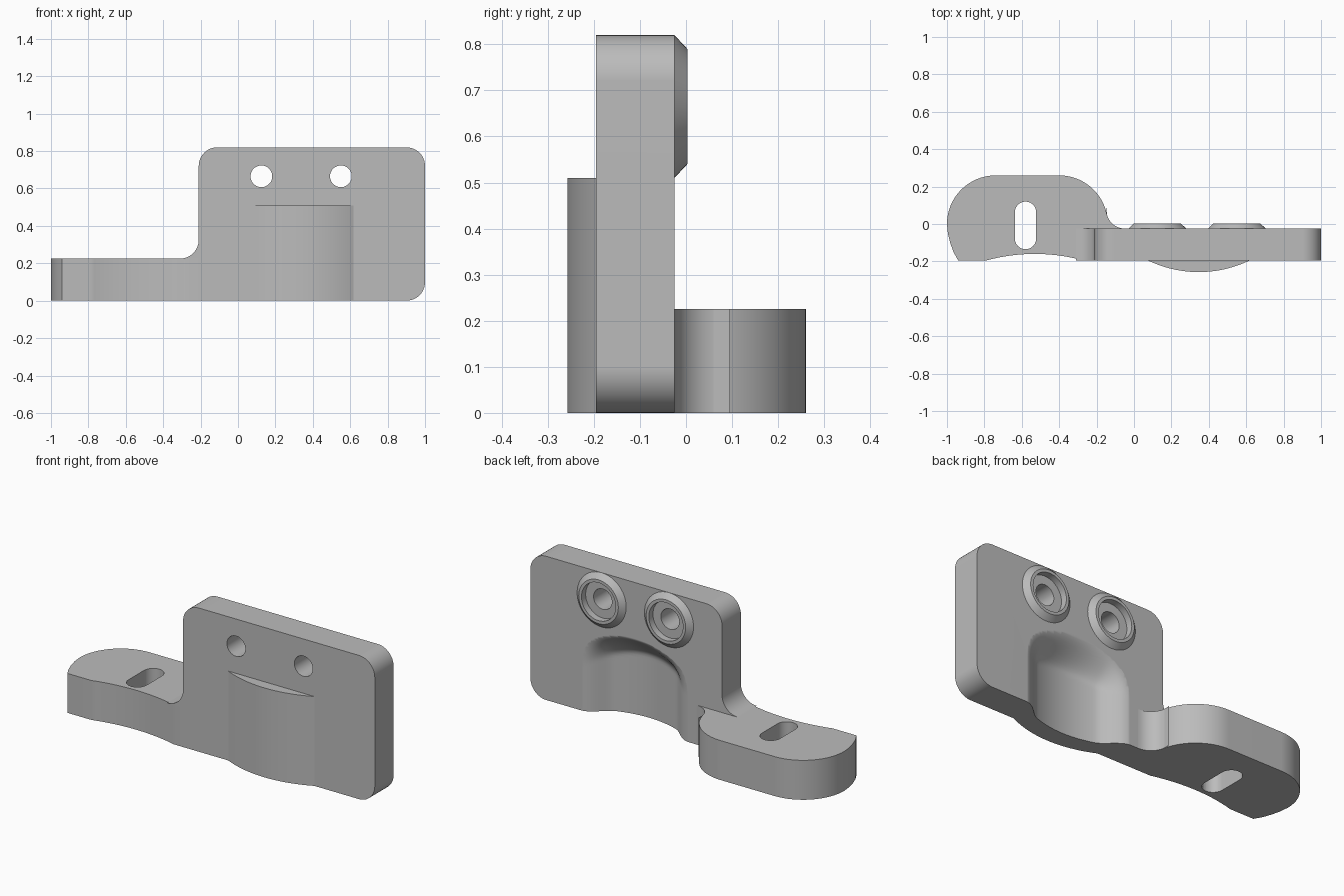
import bpy, bmesh, math
from mathutils import Vector, Matrix

cube = bpy.data.objects.get("Cube")
if cube:
    bpy.data.objects.remove(cube, do_unlink=True)

grey = bpy.data.materials.new("plain_grey")
grey.use_nodes = True
grey.diffuse_color = (0.5, 0.5, 0.5, 1)
grey.node_tree.nodes["Principled BSDF"].inputs["Base Color"].default_value = (0.5, 0.5, 0.5, 1)

FRONT, BACK = -0.195, -0.025
HOLE_X, HOLE_Z = (0.125, 0.55), 0.665


def make(name, bm):
    bmesh.ops.recalc_face_normals(bm, faces=bm.faces)
    mesh = bpy.data.meshes.new(name)
    bm.to_mesh(mesh)
    bm.free()
    mesh.materials.append(grey)
    obj = bpy.data.objects.new(name, mesh)
    bpy.context.collection.objects.link(obj)
    return obj


def arc(cx, cy, r, a0, a1, n=12):
    angles = [math.radians(a0 + (a1 - a0) * i / n) for i in range(n + 1)]
    return [(cx + r * math.cos(a), cy + r * math.sin(a)) for a in angles]


def bow(x0, x1, y, sag, n=24):
    """Circular arc between two points at the same y, bulging by sag."""
    half = (x1 - x0) / 2
    r = (half ** 2 + sag ** 2) / (2 * abs(sag))
    pts = []
    for i in range(n + 1):
        t = -half + 2 * half * i / n
        rise = math.sqrt(r * r - t * t) - (r - abs(sag))
        pts.append(((x0 + x1) / 2 + t, y + math.copysign(rise, sag)))
    return pts


def prism(name, pts, lo, hi, upright=False):
    """Extrude a plan outline along z, or an upright outline along y."""
    bm = bmesh.new()
    place = (lambda a, b, h: (a, h, b)) if upright else (lambda a, b, h: (a, b, h))
    face = bm.faces.new([bm.verts.new(place(a, b, lo)) for a, b in pts])
    ext = bmesh.ops.extrude_face_region(bm, geom=[face])
    verts = [v for v in ext["geom"] if isinstance(v, bmesh.types.BMVert)]
    bmesh.ops.translate(bm, verts=verts, vec=place(0, 0, hi - lo))
    return make(name, bm)


def cut(obj, cutter):
    mod = obj.modifiers.new(cutter.name, 'BOOLEAN')
    mod.operation, mod.solver, mod.object = 'DIFFERENCE', 'EXACT', cutter
    bpy.context.view_layer.objects.active = obj
    bpy.ops.object.modifier_apply(modifier=mod.name)
    bpy.data.objects.remove(cutter, do_unlink=True)


def smooth(obj):
    bpy.ops.object.select_all(action='DESELECT')
    obj.select_set(True)
    bpy.context.view_layer.objects.active = obj
    bpy.ops.object.shade_smooth_by_angle(angle=math.radians(30))
    mod = obj.modifiers.new("weighted_normals", 'WEIGHTED_NORMAL')
    mod.keep_sharp = True


def ease(t):
    t = min(1, max(0, t))
    return t * t * (3 - 2 * t)


def scoop_depth(s, z):
    side = ease((0.36 - abs(s)) / 0.17)
    top = ease((0.51 - 0.9 * s * s - z) / 0.16)
    return max(0, 0.13 - s * s / 1.1) * side * top


def scoop_cutter():
    """Solid whose front is the smooth hollow in the back of the plate."""
    bm = bmesh.new()
    nx, nz = 48, 40
    grid = []
    for i in range(nx + 1):
        s = -0.37 + 0.74 * i / nx
        column = []
        for j in range(nz + 1):
            z = -0.05 + 0.58 * j / nz
            column.append(bm.verts.new((0.34 + s, BACK + 0.002 - scoop_depth(s, z), z)))
        grid.append(column)
    faces = [bm.faces.new((grid[i][j], grid[i + 1][j], grid[i + 1][j + 1], grid[i][j + 1]))
             for i in range(nx) for j in range(nz)]
    ext = bmesh.ops.extrude_face_region(bm, geom=faces, use_keep_orig=True)
    for v in ext["geom"]:
        if isinstance(v, bmesh.types.BMVert):
            v.co.y = 0.1
    return make("scoop_cutter", bm)


# Upright plate with rounded corners and a fillet down to the foot
outline = [(-0.21, 0)] + arc(0.9, 0.1, 0.1, -90, 0) + arc(0.9, 0.72, 0.1, 0, 90)
outline += arc(-0.11, 0.72, 0.1, 90, 180) + arc(-0.31, 0.325, 0.1, 0, -90) + [(-0.21, 0.225)]
plate = prism("upright_plate", outline, FRONT, BACK, True)
cut(plate, scoop_cutter())
for x in HOLE_X:
    cut(plate, prism("hole_cutter", arc(x, HOLE_Z, 0.058, 0, 352.5, 47), -0.4, 0.1, True))
    cut(plate, prism("counterbore_cutter", arc(x, HOLE_Z, 0.108, 0, 352.5, 47), -0.035, 0.1, True))
smooth(plate)

# Curved pad on the front of the plate
pad = prism("front_pad", bow(0.075, 0.618, FRONT, -0.062), 0, 0.51)
smooth(pad)

# Foot with rounded end, hollow front edge and a slot
plan = bow(-0.79, -0.27, FRONT, 0.035)
plan += [(-0.21, FRONT), (-0.21, -0.1), (-0.048, -0.1)]
plan += arc(-0.048, 0.075, 0.1, -90, -192)
plan += arc(-0.4, 0, 0.26, 13, 90, 16) + arc(-0.74, 0, 0.26, 90, 180, 16)
plan += [(-0.995, -0.05), (-0.983, -0.1), (-0.965, -0.15), (-0.94, FRONT)]
foot = prism("foot", plan, 0, 0.225)
slot = arc(-0.58, 0.063, 0.057, 0, 180) + arc(-0.58, -0.078, 0.057, 180, 360)
cut(foot, prism("slot_cutter", slot, -0.1, 0.4))
smooth(foot)

# Bevelled rings around the holes on the back
for i, x in enumerate(HOLE_X):
    bm = bmesh.new()
    section = [(0.155, BACK), (0.125, 0.003), (0.108, 0.003), (0.108, BACK)]
    verts = [bm.verts.new((x + r, y, HOLE_Z)) for r, y in section]
    edges = [bm.edges.new((verts[k], verts[(k + 1) % 4])) for k in range(4)]
    bmesh.ops.spin(bm, geom=verts + edges, cent=(x, 0, HOLE_Z), axis=(0, 1, 0),
                   angle=2 * math.pi, steps=48)
    bmesh.ops.remove_doubles(bm, verts=bm.verts, dist=0.0005)
    smooth(make("hole_ring_%d" % (i + 1), bm))
